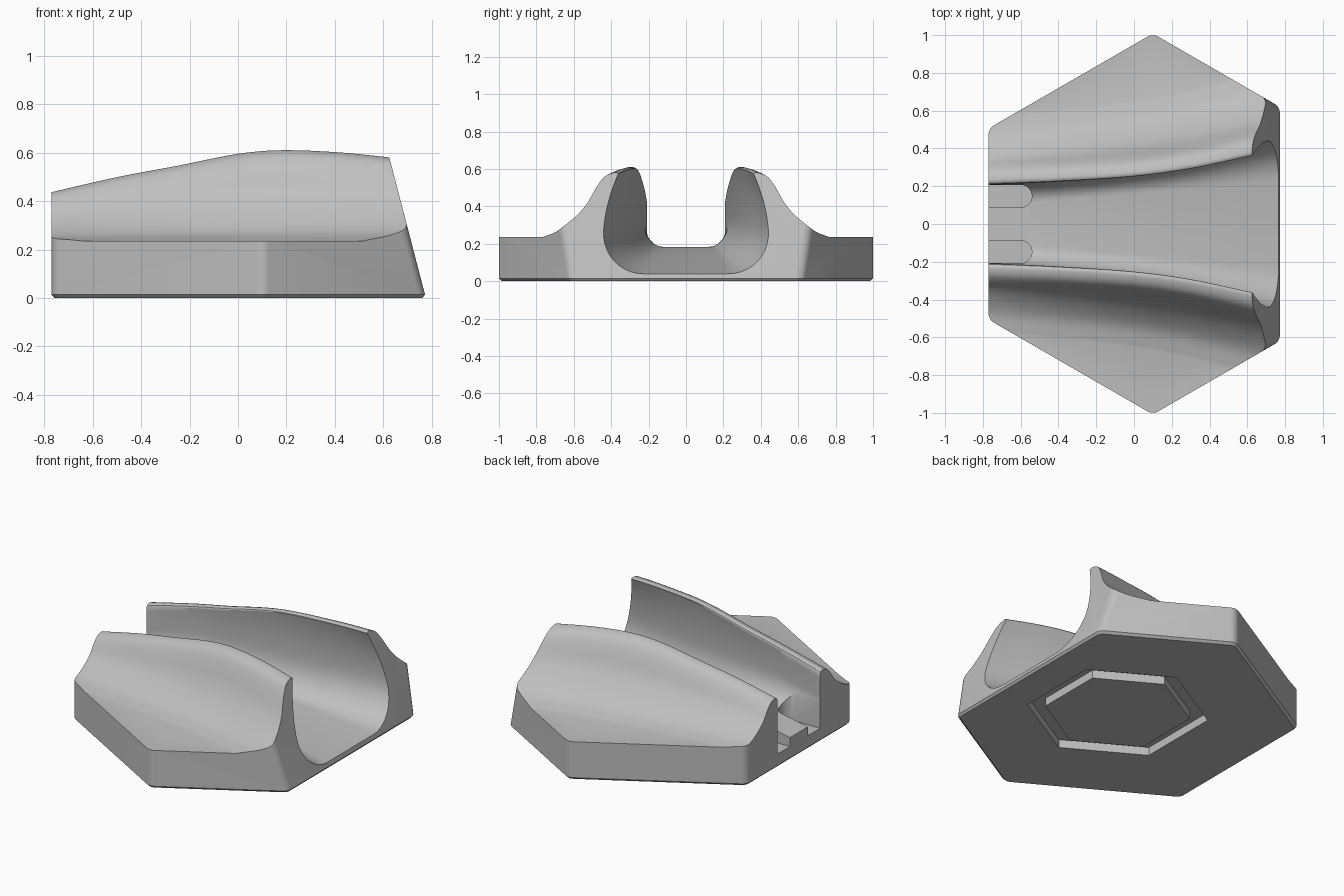
import bpy, bmesh, math

if "Cube" in bpy.data.objects:
    bpy.data.objects.remove(bpy.data.objects["Cube"], do_unlink=True)

grey = bpy.data.materials.new("plain_grey")
grey.use_nodes = True
grey.diffuse_color = (0.52, 0.52, 0.52, 1)
grey.node_tree.nodes["Principled BSDF"].inputs["Base Color"].default_value = grey.diffuse_color


def curve(table, x):
    """Smooth interpolation through a few (x, value) points."""
    n = len(table)
    x = min(max(x, table[0][0]), table[-1][0])
    i = max(k for k in range(n - 1) if table[k][0] <= x)

    def slope(k):
        a, b = table[max(k - 1, 0)], table[min(k + 1, n - 1)]
        return (b[1] - a[1]) / (b[0] - a[0])
    (x0, v0), (x1, v1) = table[i], table[i + 1]
    h = x1 - x0
    t = (x - x0) / h
    return ((2*t**3 - 3*t**2 + 1) * v0 + (t**3 - 2*t**2 + t) * h * slope(i)
            + (3*t**2 - 2*t**3) * v1 + (t**3 - t**2) * h * slope(i + 1))


def make_object(name, bm):
    bmesh.ops.recalc_face_normals(bm, faces=bm.faces)
    mesh = bpy.data.meshes.new(name)
    bm.to_mesh(mesh)
    bm.free()
    mesh.materials.append(grey)
    obj = bpy.data.objects.new(name, mesh)
    bpy.context.collection.objects.link(obj)
    return obj


def loft(name, sections):
    """Closed solid through equal-length rings of points."""
    bm = bmesh.new()
    rings = [[bm.verts.new(p) for p in s] for s in sections]
    n = len(rings[0])
    for a, b in zip(rings, rings[1:]):
        for k in range(n):
            bm.faces.new((a[k], a[(k + 1) % n], b[(k + 1) % n], b[k]))
    bm.faces.new(rings[0])
    bm.faces.new(rings[-1])
    return make_object(name, bm)


def prism(name, outline, z0, z1):
    return loft(name, [[(x, y, z) for x, y in outline] for z in (z0, z1)])


def mirrored(x, half):
    """Cross-section at x from its +y half."""
    return [(x, y, z) for y, z in half] + [(x, -y, z) for y, z in reversed(half)]


# Guides along the length: ridge position and height, channel floor, outward fall of the ridge
RIDGE_Y = [(-0.8, 0.206), (-0.4, 0.222), (0, 0.248), (0.3, 0.288), (0.62, 0.355), (0.82, 0.395)]
RIDGE_Z = [(-0.8, 0.435), (-0.5, 0.505), (-0.25, 0.553), (0, 0.603), (0.17, 0.618), (0.4, 0.61),
           (0.62, 0.588), (0.82, 0.56)]
FLOOR_Z = [(-0.82, 0.13), (-0.6, 0.172), (-0.42, 0.183), (0, 0.155), (0.4, 0.1), (0.82, 0.03)]
FALL = [(0, 1), (0.18, 0.92), (0.29, 0.72), (0.36, 0.54), (0.51, 0.31), (0.73, 0.1), (1, 0)]
BASE_Z = 0.235
stations = [-0.82 + 1.64 * i / 40 for i in range(41)]


# Flared body: ridge falling outward to the flat shoulder
def body_half(x):
    r, h = curve(RIDGE_Y, x), curve(RIDGE_Z, x)
    width = 0.36 + 0.09 * (x + 0.82) / 1.64
    pts = [(r - 0.05, h - 0.03)]
    for d in [0.03 * k / 5 for k in range(5)] + [0.03 + (width - 0.03) * k / 22 for k in range(23)]:
        lip = 0.028 * (1 - math.sqrt(1 - max(0, 1 - d / 0.03) ** 2))
        pts.append((r + d, BASE_Z + (h - BASE_Z) * curve(FALL, d / width) - lip))
    return pts + [(1.2, BASE_Z), (1.2, -0.1)]


body = loft("flared_body", [mirrored(x, body_half(x)) for x in stations])


# Hexagonal envelope with a leaning open end
def hex_ring(z):
    half = [(x, 1.008 - 0.577 * abs(x - 0.1)) for x in (0.776 - 0.26 * z, 0.1, -0.77)]
    return [(x, y, z) for x, y in half] + [(x, -y, z) for x, y in reversed(half)]


envelope = loft("hexagon_envelope", [hex_ring(0), hex_ring(0.75)])
bm = bmesh.new()
bm.from_mesh(envelope.data)
bmesh.ops.bevel(bm, geom=[e for e in bm.edges if abs(e.verts[0].co.z - e.verts[1].co.z) > 0.1],
                offset=0.03, segments=5, profile=0.5, affect='EDGES')
bmesh.ops.bevel(bm, geom=[e for e in bm.edges if all(v.co.z < 0.01 for v in e.verts)],
                offset=0.014, segments=1, affect='EDGES')
bm.to_mesh(envelope.data)
bm.free()


# Channel: narrow and high at one end, wide and low at the other
def channel_half(x):
    t = (x + 0.82) / 1.64
    r, h, floor = curve(RIDGE_Y, x), curve(RIDGE_Z, x), curve(FLOOR_Z, x)
    w = r + 0.075 * max(0, t) ** 1.3
    flat, rise = 0.09 + 0.14 * t, 0.12 + 0.11 * t
    pts = [(flat, floor)]
    for k in range(1, 11):
        a = math.pi / 2 * k / 10
        pts.append((flat + (w - flat) * math.sin(a), floor + rise * (1 - math.cos(a))))
    for k in range(1, 9):
        s = k / 8
        pts.append((w - (w - r) * s * s, floor + rise + (h - floor - rise) * s))
    return pts + [(r, 0.9)]


cutters = [loft("channel_cutter", [mirrored(x, channel_half(x)) for x in stations])]

# Two round-ended slots at the narrow end
for side, label in ((1, "left"), (-1, "right")):
    arc = [(-0.6 + 0.06 * math.sin(math.pi * k / 12), side * (0.147 + 0.06 * math.cos(math.pi * k / 12)))
           for k in range(13)]
    outline = [(-0.9, side * 0.207)] + arc + [(-0.9, side * 0.087)]
    cutters.append(prism(label + "_slot_cutter", outline, 0.085, 0.35))


# Hexagonal groove in the underside
def hexagon(radius):
    return [(0.12 + radius * math.sin(math.pi / 3 * k), radius * math.cos(math.pi / 3 * k)) for k in range(6)]


groove = bmesh.new()
loops = [[groove.verts.new((x, y, z)) for x, y in hexagon(radius)]
         for radius, z in ((0.51, -0.05), (0.51, 0.05), (0.41, 0.05), (0.41, -0.05))]
for a, b in zip(loops, loops[1:] + loops[:1]):
    for k in range(6):
        groove.faces.new((a[k], a[(k + 1) % 6], b[(k + 1) % 6], b[k]))
cutters.append(make_object("groove_cutter", groove))

# Carve the body
for tool, mode in [(envelope, 'INTERSECT')] + [(c, 'DIFFERENCE') for c in cutters]:
    mod = body.modifiers.new(tool.name, 'BOOLEAN')
    mod.operation, mod.object, mod.solver = mode, tool, 'EXACT'
bpy.context.view_layer.update()
carved = bpy.data.meshes.new_from_object(body.evaluated_get(bpy.context.evaluated_depsgraph_get()))
body.modifiers.clear()
body.data = carved
body.name = "flared_cradle"
for tool in [envelope] + cutters:
    bpy.data.objects.remove(tool, do_unlink=True)

bpy.ops.object.select_all(action='DESELECT')
body.select_set(True)
bpy.context.view_layer.objects.active = body
bpy.ops.object.shade_smooth_by_angle(angle=math.radians(32))
